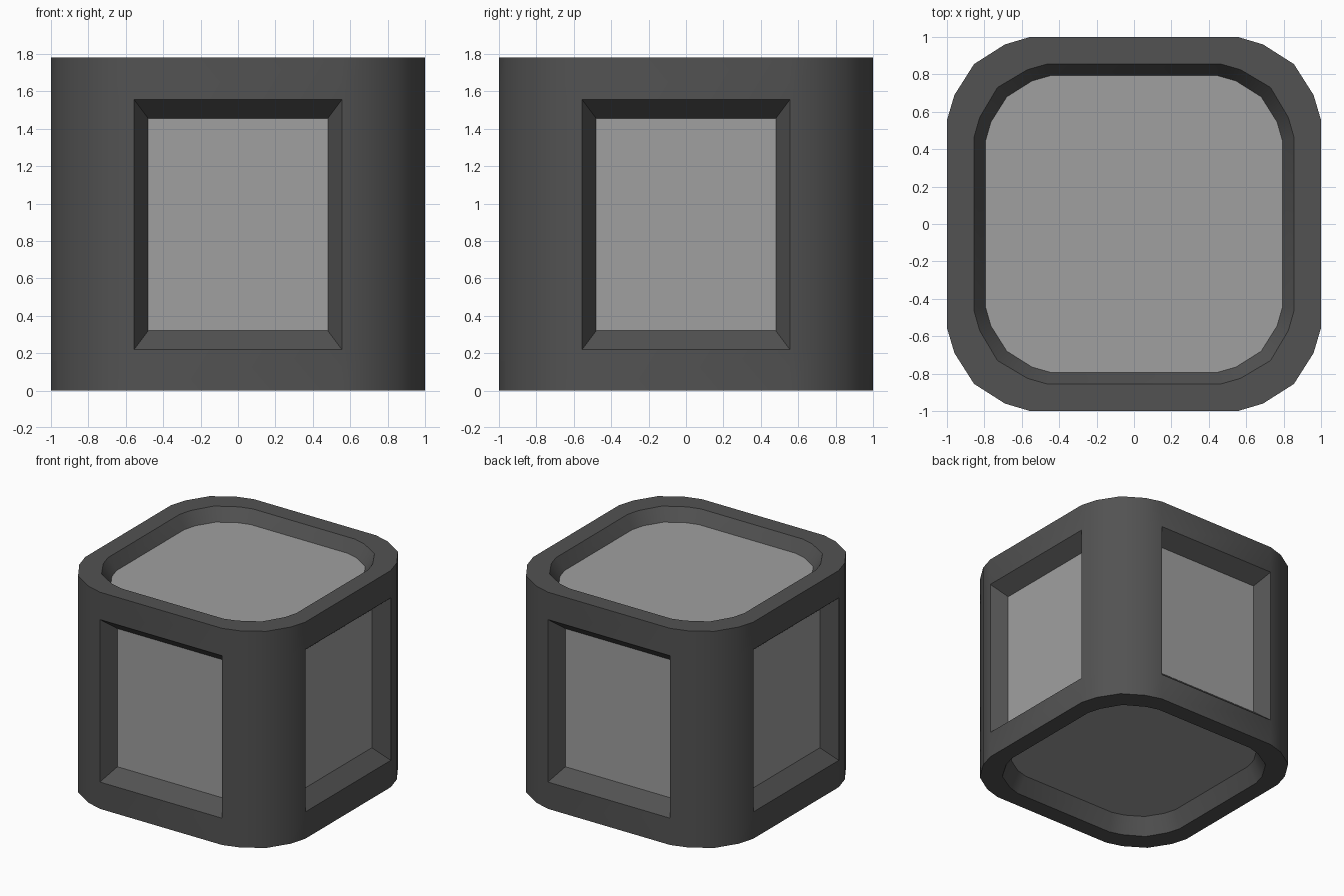
import bpy, bmesh
from mathutils import Matrix, Vector

if "Cube" in bpy.data.objects:
    bpy.data.objects.remove(bpy.data.objects["Cube"], do_unlink=True)


def make_material(name, value):
    mat = bpy.data.materials.new(name)
    mat.use_nodes = True
    colour = (value, value, value, 1)
    mat.diffuse_color = colour
    mat.node_tree.nodes["Principled BSDF"].inputs["Base Color"].default_value = colour
    return mat


FRAME, PANEL = 0, 1
HEIGHT = 1.78
WINDOW_Z = (0.22, 1.555)
WINDOW_DEPTH = 0.12

# Corner profiles, each swept round four corners
OUTER = [(1, 0.555), (0.96, 0.69), (0.855, 0.855), (0.69, 0.96), (0.555, 1)]
RIM = [(0.855, 0.465), (0.825, 0.57), (0.73, 0.73), (0.57, 0.825), (0.465, 0.855)]
FLOOR = [(0.795, 0.44), (0.765, 0.545), (0.68, 0.68), (0.545, 0.765), (0.44, 0.795)]

bm = bmesh.new()


def ring(profile, z):
    quarter = [Matrix.Rotation(k * 1.5707963, 3, 'Z') for k in range(4)]
    return [bm.verts.new(turn @ Vector((x, y, z))) for turn in quarter for x, y in profile]


# Rounded shell: bottom recess, outer wall, top recess
rings = [ring(FLOOR, 0.14), ring(RIM, 0), ring(OUTER, 0),
         ring(OUTER, WINDOW_Z[0]), ring(OUTER, WINDOW_Z[1]),
         ring(OUTER, HEIGHT), ring(RIM, HEIGHT), ring(FLOOR, HEIGHT - 0.10)]
windows = []
count = len(rings[0])
for level, (low, high) in enumerate(zip(rings, rings[1:])):
    for i in range(count):
        j = (i + 1) % count
        face = bm.faces.new((low[i], low[j], high[j], high[i]))
        if level == 3 and j % len(OUTER) == 0:
            windows.append(face)

# Light floors of the top and bottom recesses
for cap in (list(reversed(rings[0])), rings[-1]):
    bm.faces.new(cap).material_index = PANEL
bm.normal_update()

# Recessed side windows with sloping walls and light panels
for face in windows:
    normal = face.normal.copy()
    centre = face.calc_center_median()
    panel = bmesh.ops.extrude_face_region(bm, geom=[face])["geom"]
    panel = next(g for g in panel if isinstance(g, bmesh.types.BMFace))
    for v in panel.verts:
        offset = v.co - centre
        offset.x *= 0.865
        offset.y *= 0.865
        offset.z *= 0.85
        v.co = centre + offset - normal * WINDOW_DEPTH
    panel.material_index = PANEL
    if face.is_valid:
        bmesh.ops.delete(bm, geom=[face], context='FACES_ONLY')

bmesh.ops.recalc_face_normals(bm, faces=bm.faces[:])
mesh = bpy.data.meshes.new("rounded_block")
bm.to_mesh(mesh)
bm.free()
mesh.materials.append(make_material("dark grey frame", 0.085))
mesh.materials.append(make_material("light grey panel", 0.35))

block = bpy.data.objects.new("rounded_block", mesh)
bpy.context.collection.objects.link(block)
bpy.context.view_layer.objects.active = block
block.select_set(True)
bpy.ops.object.shade_smooth_by_angle(angle=0.55)
